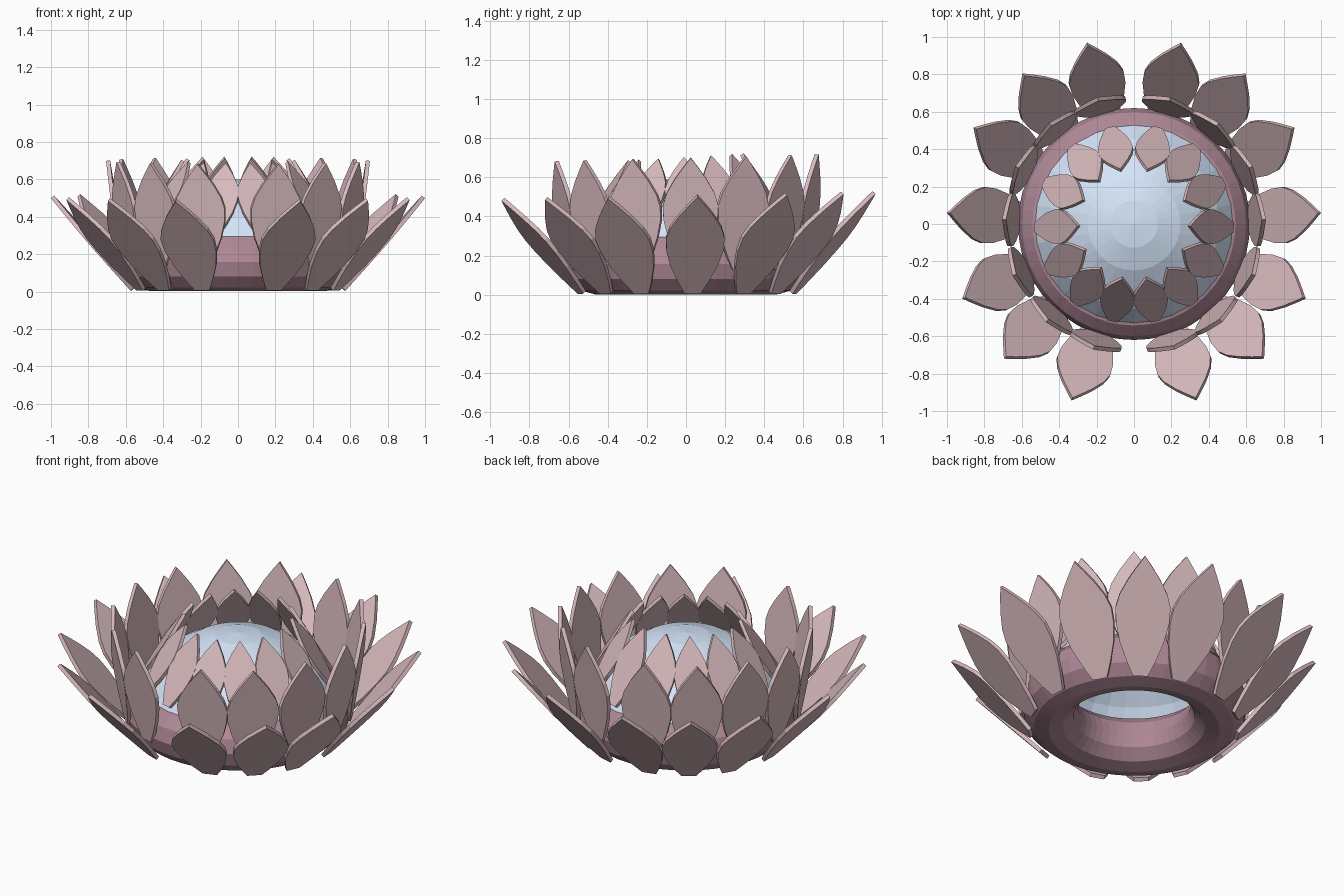
import bpy, bmesh, math
from mathutils import Vector

if "Cube" in bpy.data.objects:
    bpy.data.objects.remove(bpy.data.objects["Cube"])


def material(name, rgb):
    m = bpy.data.materials.new(name)
    m.diffuse_color = (*rgb, 1)
    m.use_nodes = True
    m.node_tree.nodes["Principled BSDF"].inputs["Base Color"].default_value = m.diffuse_color
    return m


PETAL = material("petal_pink", (0.68, 0.49, 0.51))
RING = material("ring_mauve", (0.43, 0.25, 0.31))
GLASS = material("dome_blue", (0.66, 0.78, 0.94))

# half outline of one petal: (fraction of length, fraction of half width)
HALF = [(0, 0.27), (0.12, 0.52), (0.28, 0.80), (0.44, 0.97), (0.57, 1.0),
        (0.68, 0.87), (0.81, 0.57), (0.92, 0.25), (1, 0.0)]


def finish(bm, name, mat):
    mesh = bpy.data.meshes.new(name)
    bm.to_mesh(mesh)
    bm.free()
    mesh.materials.append(mat)
    ob = bpy.data.objects.new(name, mesh)
    bpy.context.collection.objects.link(ob)
    return ob


def petal_row(name, angles, base, tip, half_width, thick):
    """Flat thick petals on the right side, mirrored to the left."""
    bm = bmesh.new()
    outline = HALF + [(t, -w) for t, w in reversed(HALF[:-1])]
    for deg in angles:
        a = math.radians(deg)
        radial = Vector((math.cos(a), math.sin(a), 0))
        side = Vector((-math.sin(a), math.cos(a), 0))
        p0 = radial * base[0] + Vector((0, 0, base[1]))
        p1 = radial * tip[0] + Vector((0, 0, tip[1] + 0.018 * math.sin(a)))
        normal = side.cross(p1 - p0).normalized() * thick / 2
        loops = [[bm.verts.new(p0.lerp(p1, t) + side * w * half_width + normal * s)
                  for t, w in outline] for s in (-1, 1)]
        bm.faces.new(loops[0])
        bm.faces.new(loops[1])
        n = len(outline)
        for i in range(n):
            j = (i + 1) % n
            bm.faces.new((loops[0][i], loops[0][j], loops[1][j], loops[1][i]))
    bmesh.ops.recalc_face_normals(bm, faces=bm.faces)
    ob = finish(bm, name, PETAL)
    mirror = ob.modifiers.new("mirror", 'MIRROR')
    mirror.use_mirror_merge = False


def shell(name, rings, pole_z, mat):
    """Rotational surface from a pole outwards, normals up."""
    bm = bmesh.new()
    pole = bm.verts.new((0, 0, pole_z))
    prev = None
    n = 32
    for r, z in rings:
        cur = [bm.verts.new((r * math.cos(k * math.tau / n),
                             r * math.sin(k * math.tau / n), z)) for k in range(n)]
        for k in range(n):
            j = (k + 1) % n
            if prev:
                bm.faces.new((prev[k], cur[k], cur[j], prev[j]))
            else:
                bm.faces.new((pole, cur[k], cur[j]))
        prev = cur
    return finish(bm, name, mat)


# three rows of fourteen petals
petal_row("outer_petals", (75.5, 53.5, 31, 3.4, -23.5, -46, -70.5),
          (0.565, 0.012), (0.993, 0.505), 0.15, 0.022)
petal_row("middle_petals", (74, 50, 26, 2, -23, -48, -72),
          (0.615, 0.13), (0.695, 0.70), 0.142, 0.022)
petal_row("inner_petals", (76, 51, 25, -2, -28, -53, -77.5),
          (0.525, 0.32), (0.295, 0.70), 0.093, 0.02)

# faceted base ring
bpy.ops.mesh.primitive_torus_add(major_segments=48, minor_segments=12,
                                 major_radius=0.465, minor_radius=0.155,
                                 location=(0, 0, 0.157))
ring = bpy.context.object
ring.name = "base_ring"
ring.data.materials.append(RING)

# open glass cap resting in the ring
R = 0.61
steps = [math.radians(12 * k) for k in range(1, 6)] + [math.radians(67)]
shell("glass_dome", [(R * math.sin(a), R * math.cos(a) - 0.01) for a in steps], 0.60, GLASS)
